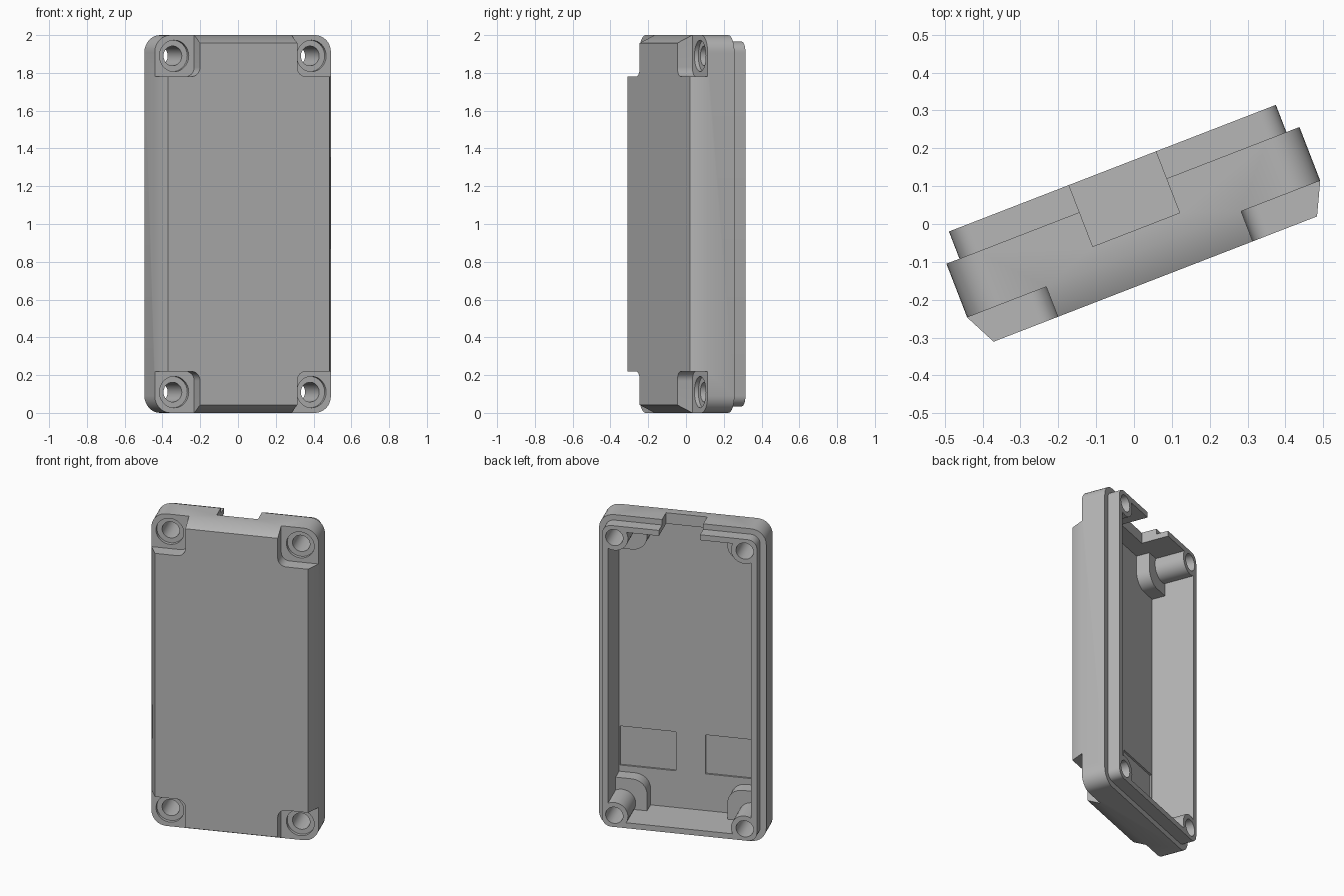
import bpy, bmesh, math

cube = bpy.data.objects.get("Cube")
if cube:
    bpy.data.objects.remove(cube, do_unlink=True)

grey = bpy.data.materials.new("plain grey")
grey.use_nodes = True
COLOUR = (0.47, 0.47, 0.47, 1)
grey.diffuse_color = COLOUR
grey.node_tree.nodes["Principled BSDF"].inputs["Base Color"].default_value = COLOUR


def ring(cx, cz, hx, hz, r, y, steps=8):
    """Rounded rectangle in the x-z plane at depth y."""
    pts = []
    for k, (sx, sz) in enumerate([(1, 1), (-1, 1), (-1, -1), (1, -1)]):
        for i in range(steps + 1):
            a = math.pi / 2 * (k + i / steps)
            pts.append((cx + sx * (hx - r) + r * math.cos(a), y,
                        cz + sz * (hz - r) + r * math.sin(a)))
    return pts


def loft(name, rings):
    """Closed solid skinned through a list of rings."""
    bm = bmesh.new()
    loops = [[bm.verts.new(p) for p in pts] for pts in rings]
    n = len(loops[0])
    for a, b in zip(loops, loops[1:]):
        for i in range(n):
            bm.faces.new((a[i], a[(i + 1) % n], b[(i + 1) % n], b[i]))
    bm.faces.new(loops[0])
    bm.faces.new(loops[-1])
    bmesh.ops.recalc_face_normals(bm, faces=bm.faces)
    mesh = bpy.data.meshes.new(name)
    bm.to_mesh(mesh)
    bm.free()
    ob = bpy.data.objects.new(name, mesh)
    bpy.context.collection.objects.link(ob)
    mesh.materials.append(grey)
    return ob


def block(name, cx, cz, hx, hz, r, y0, y1):
    return loft(name, [ring(cx, cz, hx, hz, r, y) for y in (y0, y1)])


def cylinder(name, cx, cz, r, y0, y1):
    def circle(y):
        return [(cx + r * math.cos(math.tau * i / 40), y,
                 cz + r * math.sin(math.tau * i / 40)) for i in range(40)]
    return loft(name, [circle(y0), circle(y1)])


def combine(target, tool, operation):
    bpy.context.view_layer.objects.active = target
    mod = target.modifiers.new("cut", "BOOLEAN")
    mod.operation = operation
    mod.solver = "EXACT"
    mod.object = tool
    bpy.ops.object.modifier_apply(modifier=mod.name)
    bpy.data.objects.remove(tool, do_unlink=True)


FRONT, SHOULDER, SEAM, RIM, FLOOR = -0.156, -0.071, 0.081, 0.158, -0.115
CORNERS = [(sx, sz) for sx in (-1, 1) for sz in (-1, 1)]

# Outer shell: tapered front, straight sides, stepped lip at the back
shell = loft("enclosure_shell", [
    ring(0, 1, 0.458, 0.958, 0.06, FRONT),
    ring(0, 1, 0.5, 1.0, 0.09, SHOULDER),
    ring(0, 1, 0.5, 1.0, 0.09, SEAM),
    ring(0, 1, 0.463, 0.965, 0.055, SEAM),
    ring(0, 1, 0.463, 0.965, 0.055, RIM)])

# Cavity, with screw posts and pocket housings left standing in its corners
cavity = block("cavity", 0, 1, 0.428, 0.93, 0.03, FLOOR, 0.3)
for sx, sz in CORNERS:
    combine(cavity, block("pocket_housing", sx * 0.42, 1 + sz * 0.92,
                          0.18, 0.185, 0.09, -0.2, -0.03), "DIFFERENCE")
    combine(cavity, cylinder("post", sx * 0.39, 1 + sz * 0.89, 0.082, -0.2, RIM),
            "DIFFERENCE")
    combine(cavity, block("post_web", sx * 0.45, 1 + sz * 0.95,
                          0.06, 0.06, 0.005, -0.2, RIM), "DIFFERENCE")
combine(shell, cavity, "DIFFERENCE")

# Front corner pockets with counterbored screw holes
for sx, sz in CORNERS:
    x, z = sx * 0.39, 1 + sz * 0.89
    combine(shell, block("pocket", sx * 0.426, 1 + sz * 0.93,
                         0.15, 0.15, 0.05, -0.3, SHOULDER), "DIFFERENCE")
    combine(shell, cylinder("counterbore", x, z, 0.083, -0.3, SHOULDER + 0.022),
            "DIFFERENCE")
    combine(shell, cylinder("screw_hole", x, z, 0.052, -0.3, 0.3), "DIFFERENCE")

# Cable notch through the top wall
combine(shell, block("notch", 0, 1.96, 0.123, 0.12, 0.001, -0.016, 0.3), "DIFFERENCE")

# Shallow recesses in the floor
for sx in (-1, 1):
    combine(shell, block("floor_recess", sx * 0.255, 0.43, 0.167, 0.125, 0.003,
                         FLOOR - 0.012, FLOOR + 0.02), "DIFFERENCE")

# Shading and the turned stance
bpy.ops.object.select_all(action="DESELECT")
shell.select_set(True)
bpy.context.view_layer.objects.active = shell
bpy.ops.object.shade_smooth_by_angle(angle=math.radians(30))
shell.rotation_euler.z = math.radians(21.17)
